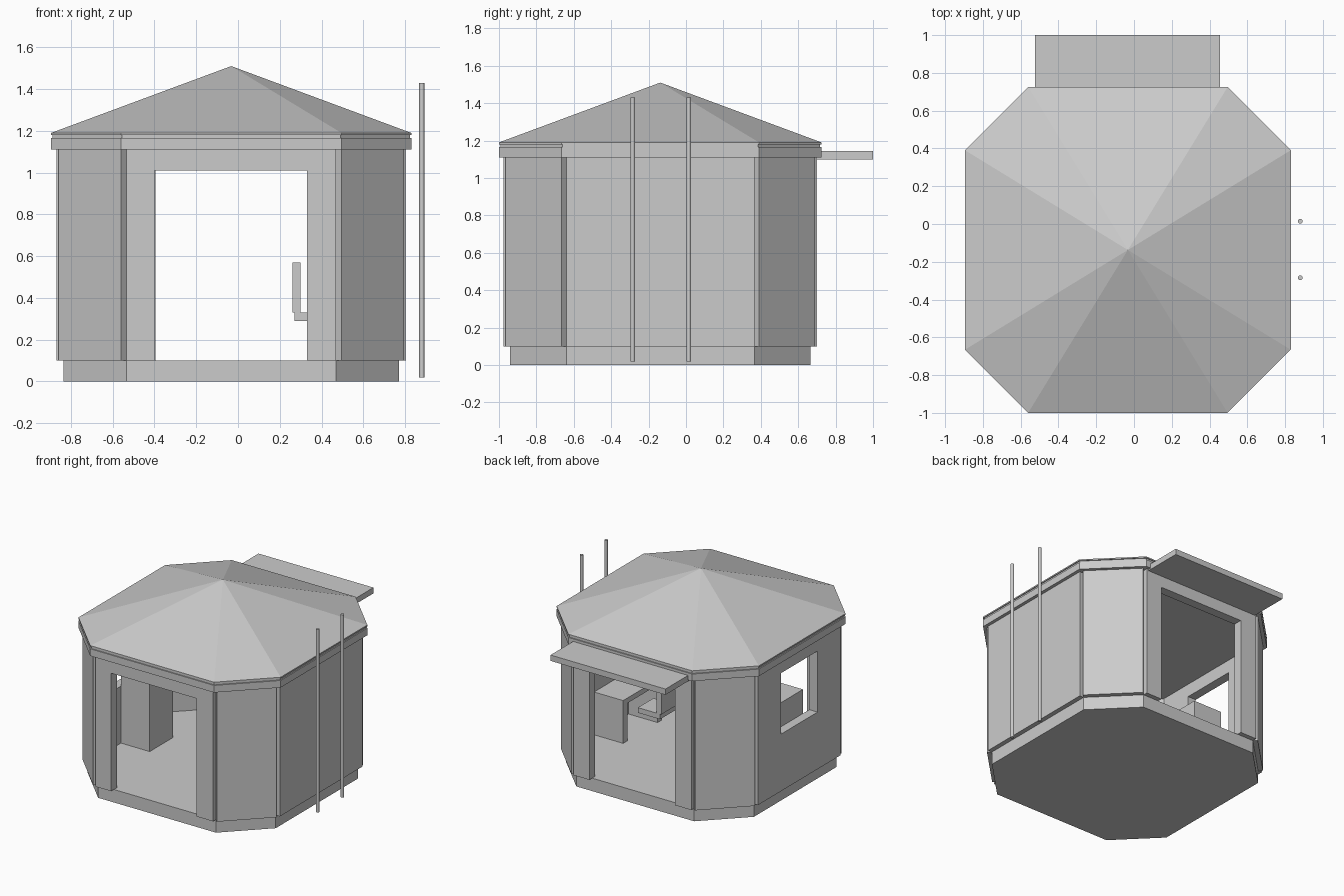
import bpy, bmesh
from mathutils import Vector

cube = bpy.data.objects.get("Cube")
if cube:
    bpy.data.objects.remove(cube, do_unlink=True)

grey = bpy.data.materials.new("plain grey")
grey.use_nodes = True
tone = (0.6, 0.6, 0.6, 1)
grey.diffuse_color = tone
grey.node_tree.nodes["Principled BSDF"].inputs["Base Color"].default_value = tone

CX, CY = -0.0325, -0.1375   # middle of the pavilion
FLOOR, EAVE = 0.10, 1.11


def finish(name, bm):
    mesh = bpy.data.meshes.new(name)
    bm.to_mesh(mesh)
    bm.free()
    mesh.materials.append(grey)
    obj = bpy.data.objects.new(name, mesh)
    bpy.context.collection.objects.link(obj)
    return obj


def box(name, x, y, z):
    bm = bmesh.new()
    bmesh.ops.create_cube(bm, size=1)
    for v in bm.verts:
        v.co = [s[0] + (c + 0.5) * (s[1] - s[0]) for c, s in zip(v.co, (x, y, z))]
    return finish(name, bm)


def octagon(reach, half):
    """Corners, counter-clockwise, starting with the front side."""
    corners = []
    x, y = -half, -reach
    for i in range(4):
        corners += [Vector((x, y, 0)), Vector((-x, y, 0)) if i % 2 == 0 else Vector((x, -y, 0))]
        x, y = -corners[-2].y, corners[-2].x
    centre = Vector((CX, CY, 0))
    return [centre + c for c in corners]


def prism(name, reach, half, z0, z1):
    bm = bmesh.new()
    base = bm.faces.new([bm.verts.new((c.x, c.y, z0)) for c in octagon(reach, half)])
    top = bmesh.ops.extrude_face_region(bm, geom=[base])["geom"]
    bmesh.ops.translate(bm, vec=(0, 0, z1 - z0),
                        verts=[g for g in top if isinstance(g, bmesh.types.BMVert)])
    bmesh.ops.recalc_face_normals(bm, faces=bm.faces)
    return finish(name, bm)


def wall(name, a, b, opening=None):
    """Slab along one side; opening = (start, end, bottom, top)."""
    length = (b - a).length
    along = (b - a).normalized()
    us, zs = [0, length], [FLOOR, EAVE]
    if opening:
        us = [0, opening[0], opening[1], length]
        zs = sorted({FLOOR, opening[2], opening[3], EAVE})
    bm = bmesh.new()
    grid = [[bm.verts.new(a + along * u + Vector((0, 0, z))) for u in us] for z in zs]
    for j in range(len(zs) - 1):
        for i in range(len(us) - 1):
            if opening and i == 1 and zs[j] == opening[2]:
                continue
            bm.faces.new((grid[j][i], grid[j][i + 1], grid[j + 1][i + 1], grid[j + 1][i]))
    obj = finish(name, bm)
    thick = obj.modifiers.new("thickness", 'SOLIDIFY')
    thick.thickness = 0.07
    thick.offset = 0


# Floor plinth
prism("floor_base", 0.8025, 0.5025, 0, FLOOR)

# Eight wall slabs, with two doorways and a window
names = ["front_wall", "front_left_wall", "left_wall", "back_left_wall",
         "back_wall", "back_right_wall", "right_wall", "front_right_wall"]
door = (0.135, 0.865, FLOOR, 1.01)
openings = {"front_wall": door, "back_wall": door, "right_wall": (0.28, 0.725, 0.54, 1.01)}
corners = octagon(0.8025, 0.5025)
for i, name in enumerate(names):
    wall(name, corners[i], corners[(i + 1) % 8], openings.get(name))

# Eave, recessed joint and pointed roof
prism("eave_band", 0.8625, 0.528, EAVE, 1.165)
prism("roof_joint", 0.855, 0.523, 1.165, 1.18)
bm = bmesh.new()
rim = [bm.verts.new((c.x, c.y, 1.18)) for c in octagon(0.8625, 0.528)]
upper = [bm.verts.new((v.co.x, v.co.y, 1.19)) for v in rim]
apex = bm.verts.new((CX, CY, 1.51))
bm.faces.new(rim)
for i in range(8):
    j = (i + 1) % 8
    bm.faces.new((rim[i], rim[j], upper[j], upper[i]))
    bm.faces.new((upper[i], upper[j], apex))
bmesh.ops.recalc_face_normals(bm, faces=bm.faces)
finish("roof", bm)

# Awning over the back doorway
box("back_awning", (-0.525, 0.455), (0.69, 1.0), (1.10, 1.145))

# Two free-standing poles
for name, y in (("front_pole", -0.285), ("back_pole", 0.015)):
    bm = bmesh.new()
    bmesh.ops.create_cone(bm, cap_ends=True, segments=16, radius1=0.0125, radius2=0.0125, depth=1.41)
    bmesh.ops.translate(bm, vec=(0.88, y, 0.725), verts=bm.verts)
    finish(name, bm)

# Cabinet below the window
box("cabinet", (-0.80, -0.555), (-0.283, 0.0), (FLOOR, 0.726))

# Desk against the left wall
box("desk_top", (0.487, 0.735), (-0.40, 0.07), (0.39, 0.43))
for name, y in (("desk_front_panel", -0.40), ("desk_back_panel", 0.02)):
    box(name, (0.487, 0.735), (y, y + 0.05), (FLOOR, 0.39))

# Chair facing the desk
box("chair_seat", (0.27, 0.46), (-0.26, -0.07), (0.29, 0.33))
box("chair_back", (0.26, 0.30), (-0.26, -0.07), (0.33, 0.57))
